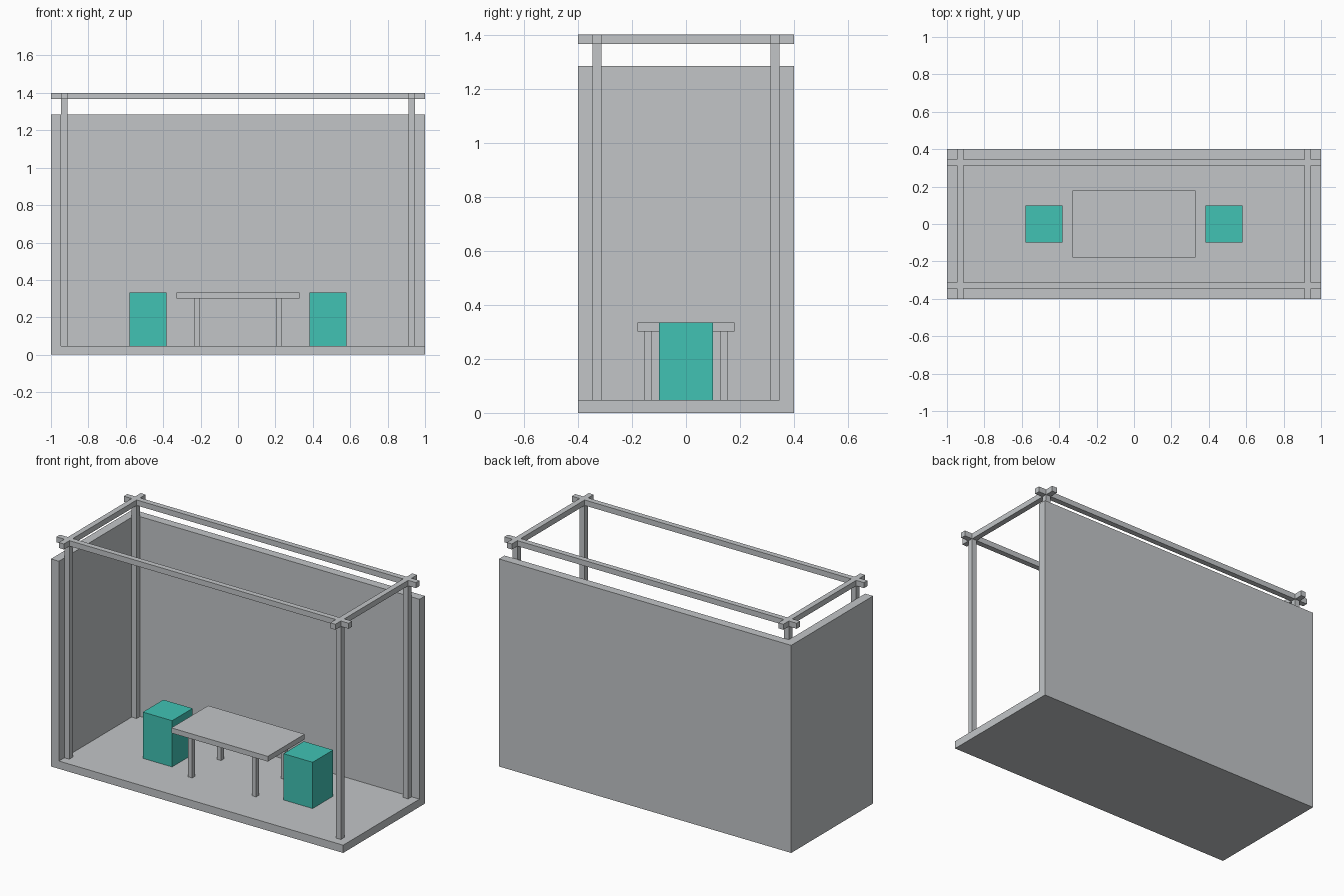
import bpy
import bmesh
from mathutils import Vector

default_cube = bpy.data.objects.get("Cube")
if default_cube:
    bpy.data.objects.remove(default_cube, do_unlink=True)


def make_material(name, colour):
    mat = bpy.data.materials.new(name)
    mat.use_nodes = True
    mat.diffuse_color = colour
    mat.node_tree.nodes["Principled BSDF"].inputs["Base Color"].default_value = colour
    return mat


grey = make_material("light_grey", (0.54, 0.56, 0.575, 1))
teal = make_material("teal", (0.052, 0.54, 0.456, 1))


def box(name, low, high, mat=grey):
    """Box between two opposite corners, with its origin at the centre."""
    low, high = Vector(low), Vector(high)
    bm = bmesh.new()
    bmesh.ops.create_cube(bm, size=1)
    bmesh.ops.scale(bm, vec=high - low, verts=bm.verts)
    mesh = bpy.data.meshes.new(name)
    bm.to_mesh(mesh)
    bm.free()
    mesh.materials.append(mat)
    obj = bpy.data.objects.new(name, mesh)
    obj.location = (low + high) / 2
    bpy.context.collection.objects.link(obj)
    return obj


def centred(name, centre, size, mat=grey):
    centre, half = Vector(centre), Vector(size) / 2
    return box(name, centre - half, centre + half, mat)


HALF_X, HALF_Y = 1.0, 0.4
FLOOR, WALL_TOP, TOP = 0.048, 1.284, 1.4
WALL = 0.054
BAR = 0.034
POST_X, POST_Y = 0.929, 0.329

# Floor slab with a back wall and one side wall
box("floor", (-HALF_X, -HALF_Y, 0), (HALF_X, HALF_Y, FLOOR))
box("back_wall", (-HALF_X, HALF_Y - WALL, FLOOR), (HALF_X, HALF_Y, WALL_TOP))
box("side_wall", (-HALF_X, -HALF_Y, FLOOR), (-HALF_X + WALL, HALF_Y - WALL, WALL_TOP))

# Overhead frame of crossing beams on four posts
beam_z = TOP - BAR / 2
post_height = TOP - BAR - FLOOR
for side_y, y_name in ((-1, "front"), (1, "back")):
    centred(y_name + "_beam", (0, side_y * POST_Y, beam_z), (2 * HALF_X, BAR, BAR))
    for side_x, x_name in ((-1, "right"), (1, "left")):
        centred(f"{y_name}_{x_name}_post",
                (side_x * POST_X, side_y * POST_Y, FLOOR + post_height / 2),
                (BAR, BAR, post_height))
for side_x, x_name in ((-1, "right"), (1, "left")):
    centred(x_name + "_beam", (side_x * POST_X, 0, beam_z), (BAR, 2 * HALF_Y, BAR))

# Table
TABLE_TOP, TABLE_UNDER = 0.334, 0.302
box("table_top", (-0.33, -0.18, TABLE_UNDER), (0.33, 0.18, TABLE_TOP))
leg_height = TABLE_UNDER - FLOOR
for side_y, y_name in ((-1, "front"), (1, "back")):
    for side_x, x_name in ((-1, "right"), (1, "left")):
        centred(f"table_{y_name}_{x_name}_leg",
                (side_x * 0.219, side_y * 0.141, FLOOR + leg_height / 2),
                (0.028, 0.028, leg_height))

# Block seats at both ends of the table
for side_x, x_name in ((-1, "right"), (1, "left")):
    centred(x_name + "_seat", (side_x * 0.481, 0, (FLOOR + TABLE_TOP) / 2),
            (0.2, 0.2, TABLE_TOP - FLOOR), teal)
